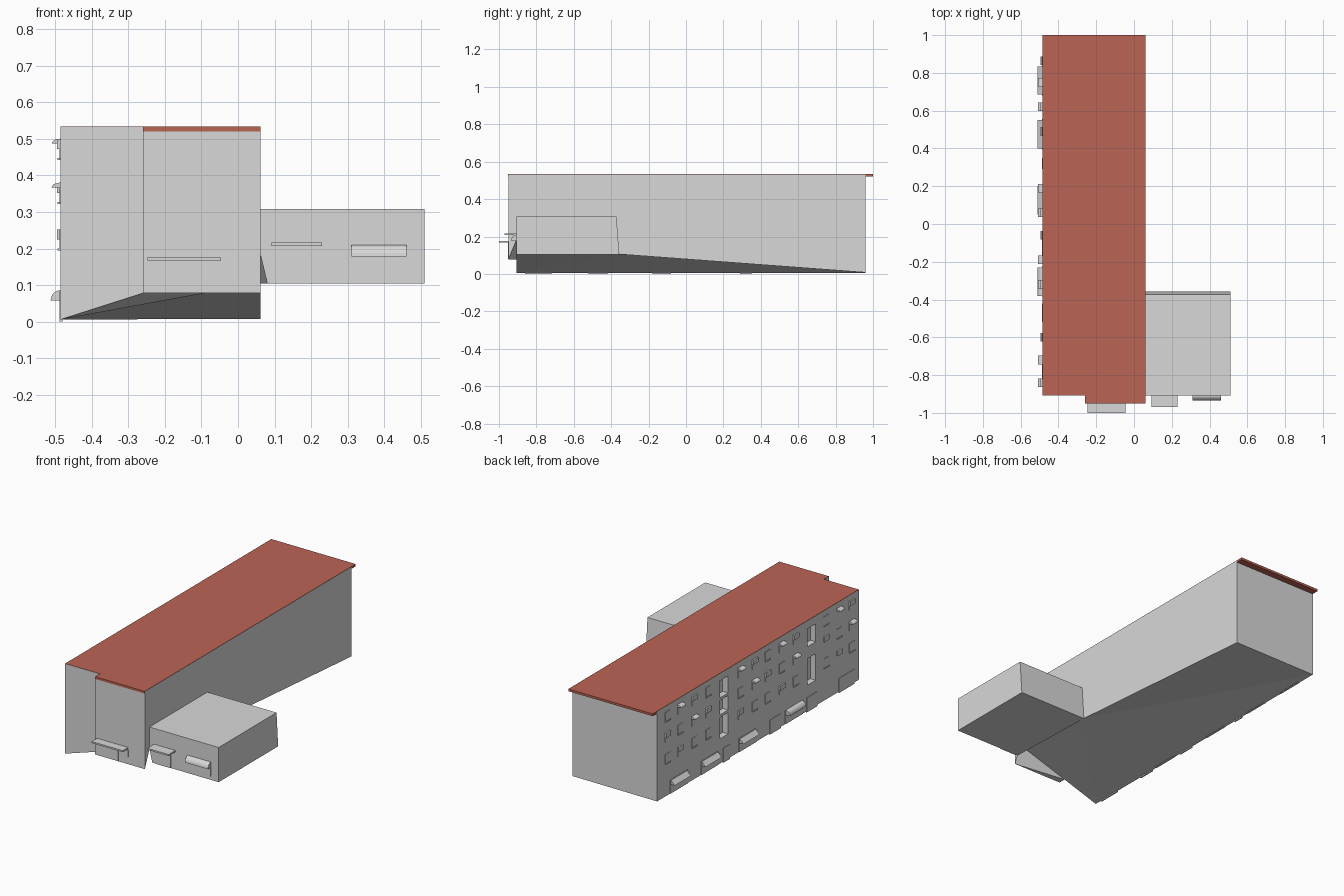
import bpy, bmesh, math
from mathutils import Vector

if "Cube" in bpy.data.objects:
    bpy.data.objects.remove(bpy.data.objects["Cube"])


def material(name, rgb):
    m = bpy.data.materials.new(name)
    m.diffuse_color = (*rgb, 1)
    m.use_nodes = True
    m.node_tree.nodes["Principled BSDF"].inputs["Base Color"].default_value = m.diffuse_color
    return m


GREY = material("wall grey", (0.69, 0.69, 0.69))
RED = material("roof red", (0.50, 0.127, 0.09))


def make(name, bm, mat=GREY):
    bmesh.ops.recalc_face_normals(bm, faces=bm.faces[:])
    me = bpy.data.meshes.new(name)
    bm.to_mesh(me)
    bm.free()
    me.materials.append(mat)
    ob = bpy.data.objects.new(name, me)
    bpy.context.collection.objects.link(ob)
    return ob


def prism(name, base, top_z, floor, mat=GREY, lean=0):
    """Walls rising from an uneven base outline to a flat top; floor lists base faces.
    lean pulls the rearmost top edge forward."""
    bm = bmesh.new()
    back = max(p[1] for p in base)
    lo = [bm.verts.new(p) for p in base]
    hi = [bm.verts.new((x, y - lean if y == back else y, top_z)) for x, y, z in base]
    n = len(lo)
    for i in range(n):
        j = (i + 1) % n
        bm.faces.new((lo[i], lo[j], hi[j], hi[i]))
    bm.faces.new(hi)
    for f in floor:
        bm.faces.new([lo[i] for i in f])
    return make(name, bm, mat)


def extrude(name, profile, start, step):
    """Close a 3D profile and sweep it along one step."""
    bm = bmesh.new()
    f = bm.faces.new([bm.verts.new(Vector(start) + Vector(p)) for p in profile])
    g = bmesh.ops.extrude_face_region(bm, geom=[f])
    vs = [v for v in g["geom"] if isinstance(v, bmesh.types.BMVert)]
    bmesh.ops.translate(bm, vec=step, verts=vs)
    return make(name, bm)


def box(name, x0, x1, y0, y1, z0, z1):
    return extrude(name, [(x0, y0, z0), (x1, y0, z0), (x1, y1, z0), (x0, y1, z0)],
                   (0, 0, 0), (0, 0, z1 - z0))


def awning(name, along, length, base, out, depth, drop, steps=5):
    """Quarter-round awning (one step gives a flat slope); base is its lower wall corner."""
    o = Vector(out)
    pts = [Vector((0, 0, 0))]
    for i in range(steps + 1):
        a = math.pi / 2 * i / steps
        pts.append(o * depth * math.cos(a) + Vector((0, 0, drop * math.sin(a))))
    return extrude(name, pts, base, Vector(along) * length)


L, R, F, B, TOP = -0.485, 0.062, -0.907, 0.96, 0.532

# Main block with its underside following the sloping ground
base = [(L, F, .006), (-.26, F, .078), (-.26, -.95, .078), (R, -.95, .078),
        (R, F, .18), (R, -.36, .106), (R, B, .008), (L, B, .006)]
main = prism("main_block", base, TOP,
             [(1, 2, 3), (1, 3, 4), (0, 1, 5), (1, 4, 5), (0, 5, 7), (5, 6, 7)])

# Tall stairwell recesses cut in the long facade
for y, bands in ((0.34, ((.15, .275), (.29, .375), (.39, .49))),
                 (-0.47, ((.155, .31), (.38, .485)))):
    for z0, z1 in bands:
        cut = box("recess_cutter", L - .05, L + .035, y - .037, y + .037, z0, z1)
        cut.hide_render = True
        m = main.modifiers.new("recess", 'BOOLEAN')
        m.operation, m.solver, m.object = 'DIFFERENCE', 'EXACT', cut
        bpy.context.view_layer.objects.active = main
        bpy.ops.object.modifier_apply(modifier=m.name)
        bpy.data.objects.remove(cut)

# Flat roof sheet, red on top and at both ends, flush inside the long walls
outline = [(L + .0005, F + .001), (-.259, F + .001), (-.259, -.951), (R - .0005, -.951),
           (R - .0005, 1.0), (L + .0005, 1.0)]
prism("roof_sheet", [(x, y, .520) for x, y in outline], .5335, [range(6)], RED)

# Low side annex: leaning back wall, corner clipped by the ground beside the main block
base = [(R, F, .18), (.08, F, .105), (.51, F, .105), (.51, -.357, .105), (R, -.357, .105)]
prism("annex", base, .308, [(0, 1, 4), (1, 2, 3, 4)], lean=.015)

# Upper floor windows: thin frame, sill, shutter or hood
window_y = (.865, .75, .62, .49, .19, .06, -.06, -.19, -.32, -.60, -.72, -.84)
for row, zc in enumerate((.225, .352, .472)):
    for i, y in enumerate(window_y):
        w, h = .023, .027
        box("window", L - .003, L + .01, y - w, y + w, zc - h, zc + h)
        style = (i + row) % 3
        if style == 0 and row:          # drop awning
            awning("window_hood", (0, 1, 0), 2 * w, (L, y - w, zc + h - .012),
                   (-1, 0, 0), .024, .013)
        elif style == 1:                # half-lowered shutter
            box("shutter", L - .009, L, y - w, y + w, zc, zc + h)
        else:                           # sill
            box("sill", L - .008, L, y - w, y + w, zc - h - .003, zc - h + .002)

# Ground floor shopfronts with awnings, and doors between
for y in (.76, .475, .125, -.305):
    box("shopfront", L - .003, L + .01, y - .08, y + .08, .006, .085)
    awning("shop_awning", (0, 1, 0), .15, (L, y - .075, .058), (-1, 0, 0), .027, .028,
           5 if y < 0 else 1)
for y, w in ((-.47, .05), (-.13, .05), (.32, .03), (-.79, .07)):
    box("ground_door", L - .003, L + .005, y - w, y + w, 0, .085)

# Front entrances: canopies, doors and window plates
box("entrance_canopy", -.247, -.046, -1.0, -.945, .167, .176)
box("annex_canopy", .092, .23, -.97, -.90, .207, .216)
box("entrance_door", -.20, -.11, -.953, -.94, .08, .168)
box("entrance_window", -.08, -.045, -.953, -.94, .122, .16)
box("annex_door", .10, .20, F - .003, -.90, .105, .208)
box("annex_shopfront", .31, .46, F - .003, -.90, .125, .18)
awning("annex_awning", (1, 0, 0), .15, (.31, F, .178), (0, -1, 0), .028, .032)
